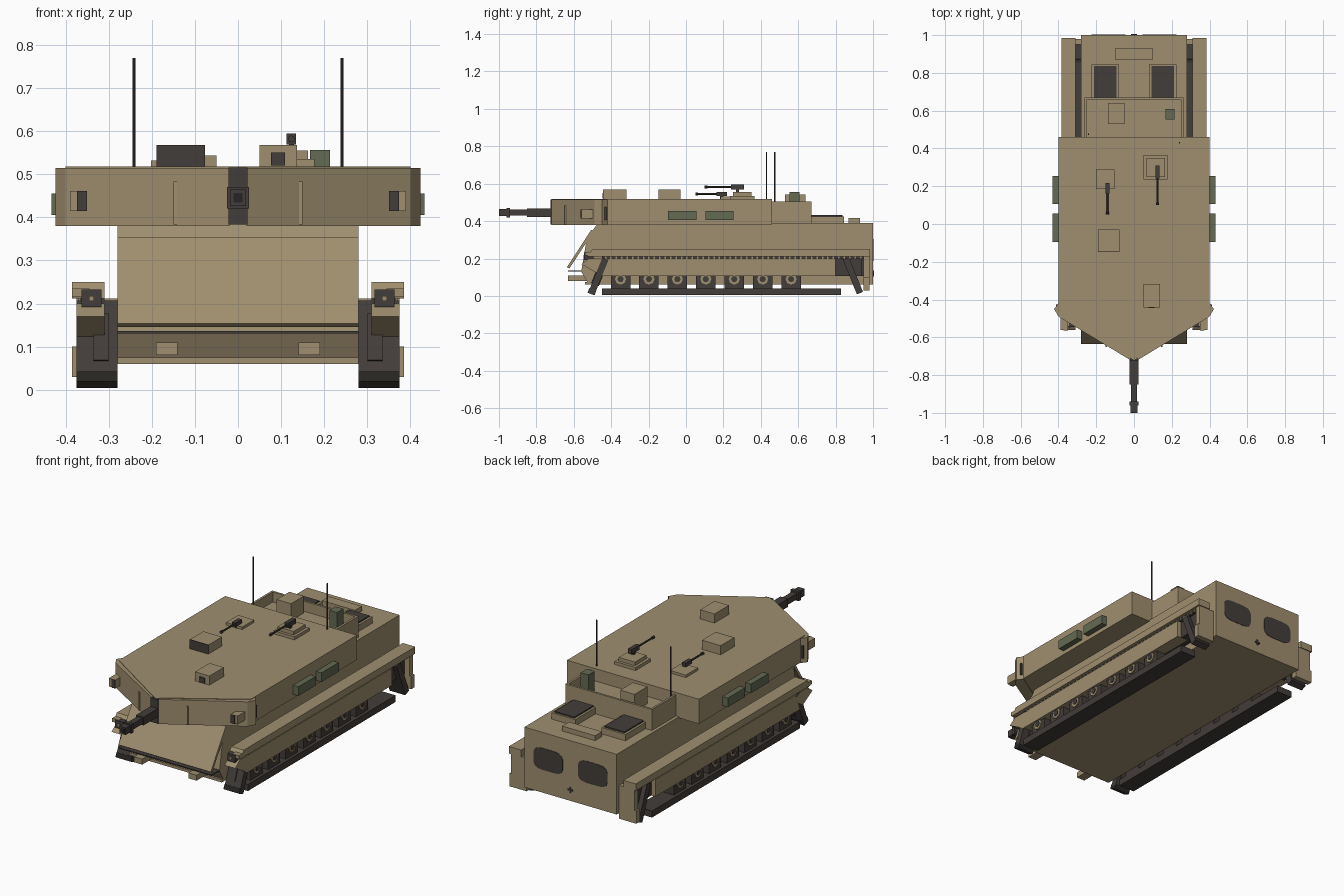
import bpy, bmesh, math
from mathutils import Vector

cube = bpy.data.objects.get("Cube")
if cube:
    bpy.data.objects.remove(cube, do_unlink=True)


def material(name, red, green, blue):
    mat = bpy.data.materials.new(name)
    mat.use_nodes = True
    colour = (red, green, blue, 1)
    mat.diffuse_color = colour
    mat.node_tree.nodes["Principled BSDF"].inputs["Base Color"].default_value = colour
    return mat


tan = material("desert tan", .35, .275, .16)
dark = material("dark metal", .055, .047, .041)
black = material("black rubber", .02, .018, .016)
green = material("olive green", .125, .145, .085)

# Main outlines: half widths, heights and lengths
hull_side, well_side, skirt_side, fender_side, turret_side = .28, .31, .375, .385, .4
track_top, floor, skirt_low, skirt_top, fender_top = .04, .06, .107, .2, .25
deck, turret_base, roof, gun_height = .39, .383, .518, .445
nose, tail, turret_back, basket_back = -.63, 1, .46, .67


def finish(name, bm, mat):
    bmesh.ops.recalc_face_normals(bm, faces=bm.faces)
    mesh = bpy.data.meshes.new(name)
    bm.to_mesh(mesh)
    bm.free()
    mesh.materials.append(mat)
    obj = bpy.data.objects.new(name, mesh)
    bpy.context.collection.objects.link(obj)
    return obj


def prism(name, mat, profile, axis, span):
    """Extrude a closed profile along the axis, from span start to span end."""
    bm = bmesh.new()
    rings = []
    for level in span:
        ring = []
        for point in profile:
            place = list(point)
            place.insert("xyz".index(axis), level)
            ring.append(bm.verts.new(place))
        bm.faces.new(ring)
        rings.append(ring)
    near, far = rings
    for i in range(len(near)):
        bm.faces.new((near[i - 1], near[i], far[i], far[i - 1]))
    return finish(name, bm, mat)


def box(name, mat, x, y, z):
    (left, right), (front, back) = x, y
    outline = [(left, front), (right, front), (right, back), (left, back)]
    return prism(name, mat, outline, "z", z)


def around(middle, size):
    return middle - size / 2, middle + size / 2


def block(name, mat, centre, size):
    return box(name, mat, *[around(c, s) for c, s in zip(centre, size)])


def standing(name, mat, x, y, width, length, bottom, top):
    return box(name, mat, around(x, width), around(y, length), (bottom, top))


def bar(name, mat, x, start, end, thickness):
    """Straight sloping slab between two (y, z) points."""
    start, end = Vector(start), Vector(end)
    side = (end - start).orthogonal().normalized() * thickness / 2
    corners = [start + side, end + side, end - side, start - side]
    return prism(name, mat, corners, "x", x)


def rod(name, mat, start, end, radius, sides=8):
    start, end = Vector(start), Vector(end)
    way = end - start
    bm = bmesh.new()
    bmesh.ops.create_cone(bm, cap_ends=True, segments=sides, radius1=radius,
                          radius2=radius, depth=way.length)
    bm.transform(way.to_track_quat("Z", "Y").to_matrix().to_4x4())
    bmesh.ops.translate(bm, verts=bm.verts, vec=(start + end) / 2)
    return finish(name, bm, mat)


def both(obj):
    obj.modifiers.new("both sides", "MIRROR")


def soft(value):
    return math.copysign(math.sqrt(abs(value)), value)


# Hull body and the sloped nose plate
whole = (-hull_side, hull_side)
prism("hull", tan, [(-.47, deck), (-.53, .31), (-.56, .13), (-.52, floor),
                    (tail, floor), (tail, deck)], "x", whole)
bar("glacis_plate", tan, whole, (-.5, .35), (nose, .15), .015)
box("nose_seam", dark, whole, (nose, -.56), (.13, .136))
box("bow_lip", tan, whole, (-.54, -.5), (floor, .075))
both(standing("tow_bracket", tan, .165, -.58, .05, .1, .08, .11))

# Engine deck with grilles on the deck and the rear plate
standing("deck_hatch", tan, 0, .9, .2, .06, deck, .417)
both(standing("grille_frame", tan, .152, .753, .145, .185, deck, .425))
both(standing("deck_grille", dark, .152, .753, .12, .165, deck, .432))
angles = [(i + .5) * math.pi / 8 for i in range(16)]
both(prism("rear_grille", dark,
           [(.135 + .09 * soft(math.cos(a)), .245 + .06 * soft(math.sin(a))) for a in angles],
           "y", (tail - .005, tail + .002)))
for size in ((.03, .01, .008), (.008, .01, .03)):
    block("tow_pin", dark, (0, tail, .12), size)

# Tracks with sloping ends
track = (hull_side, skirt_side)
both(box("track", dark, track, (-.45, .83), (.004, track_top)))
both(box("track_well", dark, (hull_side, well_side), (-.43, .95), (skirt_low, skirt_top)))
both(box("rear_well", dark, (well_side, .35), (.8, .94), (skirt_low, skirt_top)))
both(bar("front_track_run", dark, track, (-.507, .01), (-.43, skirt_top), .035))
both(bar("front_run_band", black, track, (-.507, .012), (-.498, .035), .04))
both(bar("front_run_panel", dark, (.3, .335), (-.487, floor), (-.443, .17), .045))
both(bar("rear_track_run", dark, track, (.93, .015), (.855, skirt_top), .035))

# Road wheels with hubs
for i in range(7):
    y, z = .152 * i - .35, .09
    both(box("road_wheel", dark, (hull_side, .358), around(y, .104), (track_top, .11)))
    for part, mat, radius, face in (("wheel_hub", tan, .03, .364),
                                    ("hub_cap", dark, .017, .367)):
        both(rod(part, mat, (.35, y, z), (face, y, z), radius))

# Fenders, slot rows, skirts and mud flaps
both(prism("fender", tan, [(-.5, fender_top), (-.53, .212), (.985, .212), (.985, fender_top)],
           "x", (well_side, fender_side)))
both(box("slot_strip", dark, (well_side, .366), (-.45, .97), (skirt_top, .213)))
for i in range(48):
    both(block("slot_rib", tan, (.365, .029 * i - .43, .206), (.01, .008, .015)))
both(prism("side_skirt", tan, [(-.52, skirt_top), (-.56, .17), (-.45, skirt_low),
                               (.8, skirt_low), (.8, skirt_top)],
           "x", (well_side, skirt_side)))
rear = (.95, .98)
both(box("rear_corner", tan, track, rear, (.1, .212)))
both(box("rear_mud_flap", tan, (hull_side, fender_side), rear, (.03, .1)))

# Headlights
both(block("headlight", dark, (.34, -.52, .212), (.047, .05, .04)))
both(block("headlight_lens", tan, (.34, -.545, .212), (.012, .008, .012)))
both(block("headlight_guard", tan, (.365, -.51, .225), (.04, .06, .02)))

# Turret wedge with slightly flared cheek armour
shoulder, tip = -.46, -.72
prism("turret", tan, [(-turret_side, turret_back), (-turret_side, shoulder), (0, tip),
                      (turret_side, shoulder), (turret_side, turret_back)],
      "z", (turret_base, roof))
both(prism("cheek_armour", tan, [(.02, tip), (turret_side, -.49), (.423, -.45),
                                 (turret_side, -.42), (.02, -.66)],
           "z", (turret_base - .003, roof - .003)))
both(block("cheek_edge", dark, (turret_side, -.44, .44), (.024, .03, .07)))
both(block("cheek_sight", tan, (.37, -.515, .438), (.04, .09, .046)))
both(block("cheek_lens", dark, (.362, -.56, .438), (.023, .008, .046)))
both(box("cheek_rib", tan, (.142, .15), (-.65, -.6), (turret_base, .483)))
for y in (-.02, .18):
    both(block("stowage_box", green, (.41, y, .43), (.045, .15, .05)))

# Main gun in stepped square sections
standing("mantlet_slot", dark, 0, -.7, .044, .05, turret_base, roof - .002)
for part, mat, width, muzzle, breech in (
        ("gun_sleeve", dark, .045, -.85, -.7), ("gun_barrel", dark, .032, -.95, -.84),
        ("gun_collar", dark, .05, -.96, -.94), ("gun_muzzle", dark, .038, -tail, -.95),
        ("gun_bore", black, .022, -tail - .001, -.99)):
    bar(part, mat, around(0, width), (muzzle, gun_height), (breech, gun_height), width)

# Open rear basket and its load
basket, rim, shelf = .262, .505, .45
reach = (turret_back, basket_back)
box("basket_floor", tan, (-basket, basket), reach, (deck, shelf))
box("basket_back", tan, (-basket, basket), (basket_back - .012, basket_back), (deck, rim))
both(box("basket_side", tan, (basket - .012, basket), reach, (deck, rim)))
standing("basket_crate", tan, -.093, .585, .087, .11, shelf, .543)
standing("basket_can", green, .19, .58, .047, .055, shelf, .556)

# Roof sights
standing("gunner_sight", tan, .093, -.38, .087, .125, roof, .568)
block("gunner_lens", dark, (.093, -.443, .535), (.033, .006, .03))
standing("commander_sight", tan, -.133, -.087, .113, .115, roof, .568)
block("commander_lens", dark, (-.133, -.145, .543), (.113, .005, .05))

# Hatches
standing("commander_ring", tan, .114, .3, .128, .13, roof, .535)
standing("commander_hatch", tan, .114, .3, .098, .1, roof, .555)
standing("loader_hatch", tan, -.153, .237, .097, .105, roof, .532)

# Roof machine guns
for x, y, z, scale in ((.124, .275, .582, 1), (-.14, .19, .545, .8)):
    length = .07 * scale
    muzzle = y - 2.5 * length
    block("machine_gun_body", dark, (x, y, z), (.022, length, .026 * scale))
    standing("machine_gun_mount", dark, x, y, .012, .015, roof, z)
    rod("machine_gun_barrel", dark, (x, muzzle, z), (x, y, z), .005)
    rod("machine_gun_flash_hider", dark, (x, muzzle, z), (x, muzzle + .015, z), .008)

# Whip antennas
for x, y in ((.241, .43), (-.241, .475)):
    rod("antenna", dark, (x, y, shelf), (x, y, .77), .0035)
